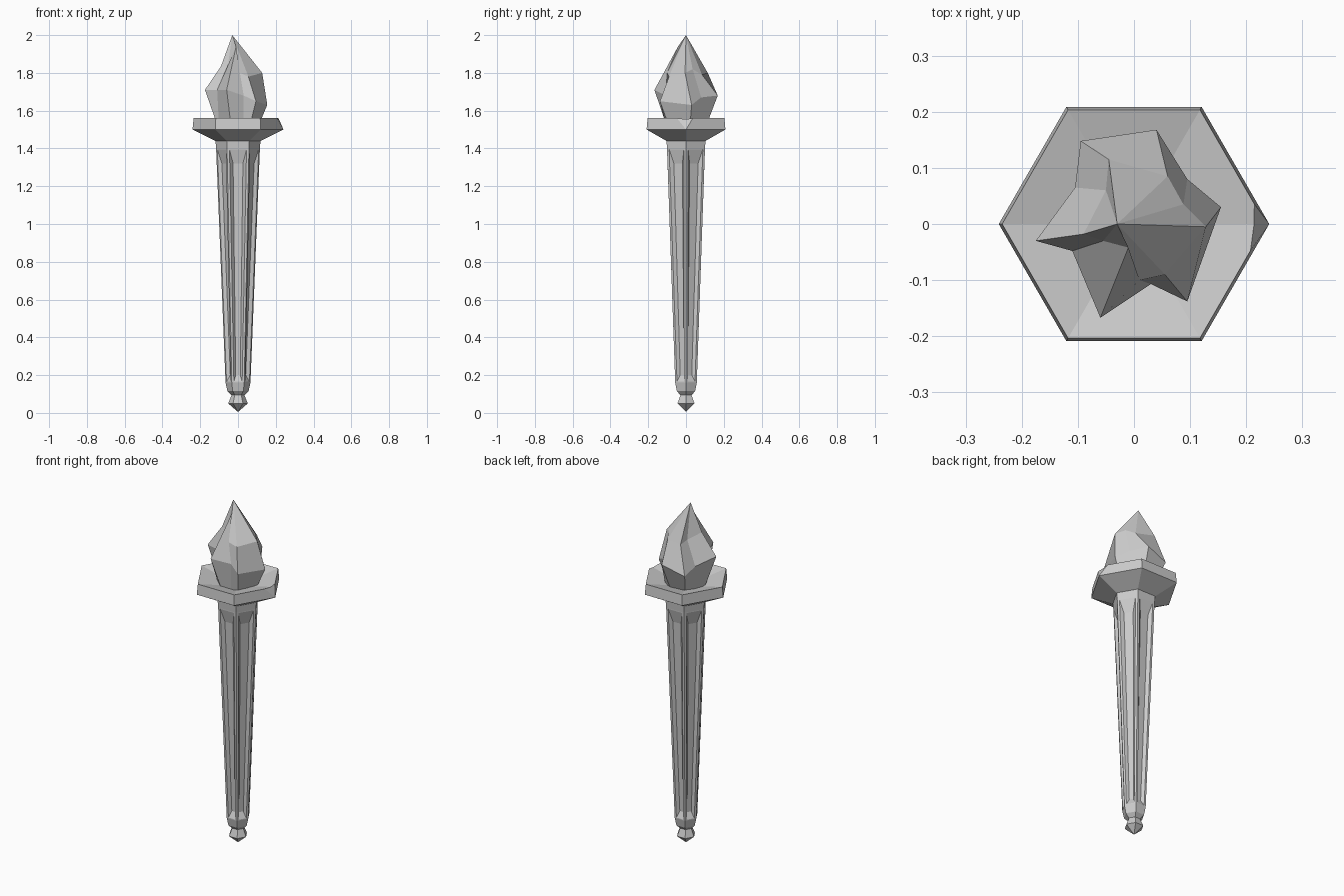
import bpy, bmesh
from math import cos, sin, pi
from mathutils import Vector

if "Cube" in bpy.data.objects:
    bpy.data.objects.remove(bpy.data.objects["Cube"])


def finish(name, bm):
    bmesh.ops.recalc_face_normals(bm, faces=bm.faces[:])
    me = bpy.data.meshes.new(name)
    bm.to_mesh(me)
    bm.free()
    ob = bpy.data.objects.new(name, me)
    bpy.context.collection.objects.link(ob)
    return ob


def loft(rings, bottom=None, top=None):
    """Skin equal-length rings; close each end with a point or a flat cap."""
    bm = bmesh.new()
    rows = [[bm.verts.new(p) for p in r] for r in rings]
    n = len(rows[0])
    for a, b in zip(rows, rows[1:]):
        for i in range(n):
            j = (i + 1) % n
            bm.faces.new((a[i], a[j], b[j], b[i]))
    for row, tip in ((rows[0], bottom), (rows[-1], top)):
        if tip is None:
            bm.faces.new(row)
        else:
            v = bm.verts.new(tip)
            for i in range(n):
                bm.faces.new((row[i], row[(i + 1) % n], v))
    return bm


def hexagon(r, z):
    return [(r * cos(i * pi / 3), r * sin(i * pi / 3), z) for i in range(6)]


# Tapered six-sided handle with a recessed flute in each long face
bm = loft([hexagon(r, z) for r, z in
           ((0.03, 0.09), (0.056, 0.115), (0.066, 0.16), (0.116, 1.40), (0.12, 1.45))])
bm.normal_update()
for f in [f for f in bm.faces if f.calc_area() > 0.05]:
    zmid = f.calc_center_median().z
    out = Vector((f.normal.x, f.normal.y, 0)).normalized()
    side = Vector((-out.y, out.x, 0))

    def shrink(face, width, z_low, z_high, depth):
        for v in face.verts:
            high = v.co.z > zmid
            half = width[1] if high else width[0]
            apothem = (0.1004 if high else 0.0572) - depth
            s = 1 if v.co.dot(side) > 0 else -1
            v.co = out * apothem + side * half * s + Vector((0, 0, z_high if high else z_low))

    bmesh.ops.inset_individual(bm, faces=[f], thickness=0.008)
    shrink(f, (0.022, 0.045), 0.165, 1.395, 0.0)
    bmesh.ops.inset_individual(bm, faces=[f], thickness=0.005)
    shrink(f, (0.012, 0.026), 0.20, 1.32, 0.017)
finish("handle", bm)

# Pointed bead at the foot
finish("foot_bead", loft([hexagon(0.052, 0.05), hexagon(0.032, 0.10)], bottom=(0, 0, 0.005)))

# Dished hexagonal collar with one chipped corner
bm = loft([hexagon(r, z) for r, z in
           ((0.12, 1.44), (0.241, 1.50), (0.235, 1.56), (0.11, 1.53))])
a, b, c = Vector((0.215, 0.043, 1.56)), Vector((0.207, -0.055, 1.56)), Vector((0.24, 0, 1.502))
no = (b - a).cross(c - a)
if no.x < 0:
    no = -no
bmesh.ops.bisect_plane(bm, geom=bm.verts[:] + bm.edges[:] + bm.faces[:],
                       plane_co=a, plane_no=no, clear_outer=True)
bmesh.ops.holes_fill(bm, edges=[e for e in bm.edges if e.is_boundary], sides=0)
finish("collar", bm)

# Faceted flame: widest point and upper point of each ridge and valley
columns = [
    ((-0.175, -0.030, 1.71), (-0.090, -0.018, 1.835)),
    ((-0.110, -0.048, 1.71), (-0.055, -0.030, 1.83)),
    ((-0.060, -0.167, 1.71), (-0.010, -0.042, 1.94)),
    ((0.030, -0.107, 1.68), (0.010, -0.100, 1.80)),
    ((0.095, -0.138, 1.65), (0.055, -0.090, 1.78)),
    ((0.155, 0.030, 1.63), (0.128, -0.005, 1.80)),
    ((0.095, 0.080, 1.67), (0.088, 0.035, 1.82)),
    ((0.040, 0.168, 1.68), (0.060, 0.085, 1.79)),
    ((-0.095, 0.148, 1.64), (-0.045, 0.115, 1.80)),
    ((-0.105, 0.065, 1.67), (-0.050, 0.060, 1.81)),
]
base = []
for mid, _ in columns:
    d = Vector((mid[0], mid[1], 0)).normalized() * 0.11
    base.append((d.x, d.y, 1.52))
bm = loft([base, [m for m, _ in columns], [u for _, u in columns]], top=(-0.03, 0, 2.0))
finish("flame", bm)
